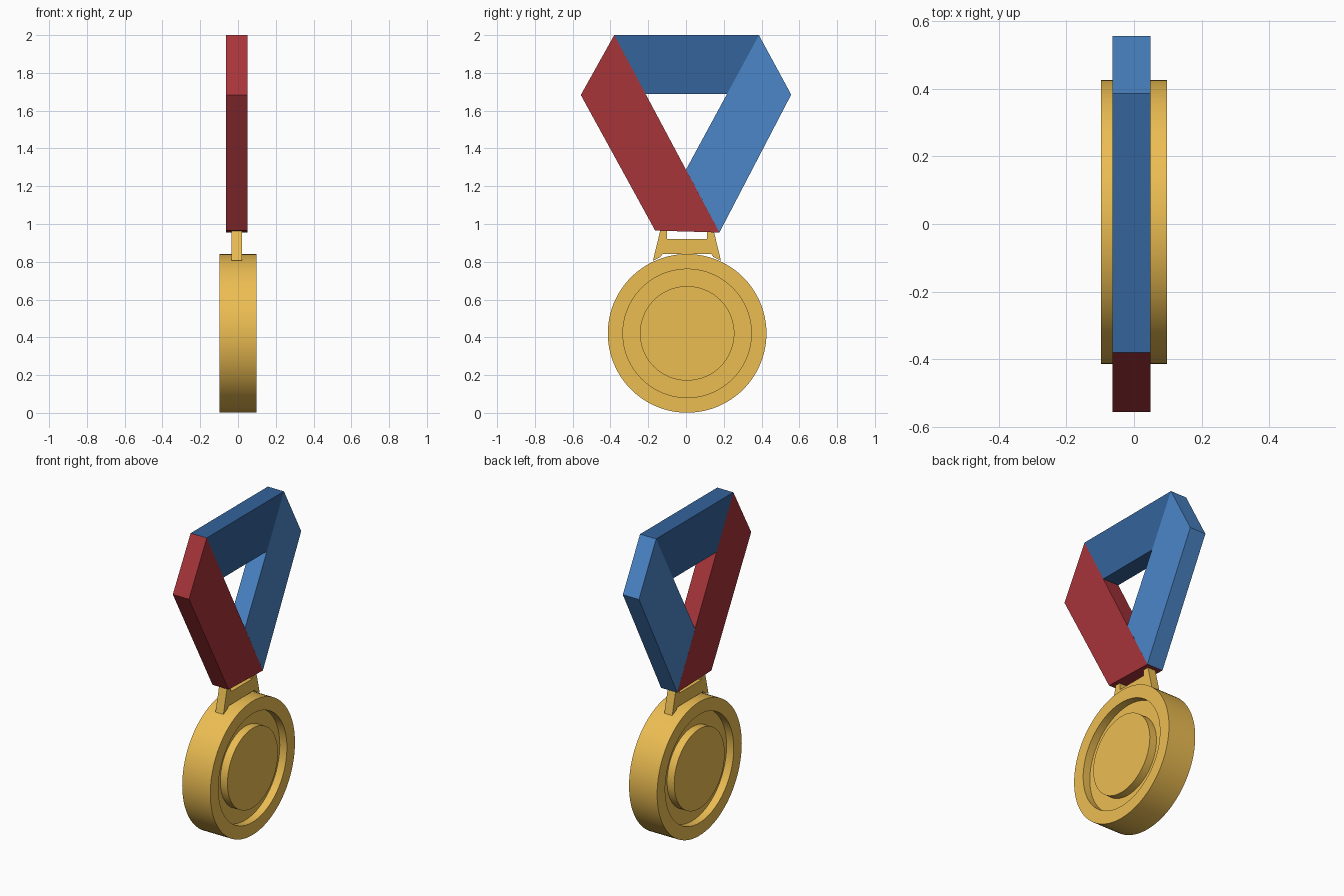
import bpy, bmesh
from math import sin, cos, pi, radians

if "Cube" in bpy.data.objects:
    bpy.data.objects.remove(bpy.data.objects["Cube"])


def material(name, color):
    m = bpy.data.materials.new(name)
    m.diffuse_color = (*color, 1)
    m.use_nodes = True
    m.node_tree.nodes["Principled BSDF"].inputs["Base Color"].default_value = m.diffuse_color
    return m


gold = material("gold", (0.84, 0.51, 0.085))
red = material("red", (0.39, 0.035, 0.042))
blue = material("blue", (0.07, 0.24, 0.58))
navy = material("dark_blue", (0.035, 0.125, 0.33))


def finish(name, bm, mat):
    bmesh.ops.recalc_face_normals(bm, faces=bm.faces)
    me = bpy.data.meshes.new(name)
    bm.to_mesh(me)
    bm.free()
    me.materials.append(mat)
    ob = bpy.data.objects.new(name, me)
    bpy.context.collection.objects.link(ob)
    return ob


def plate(name, outline, x0, x1, mat):
    """Extrude a (y, z) outline along x."""
    bm = bmesh.new()
    face = bm.faces.new([bm.verts.new((x0, y, z)) for y, z in outline])
    ext = bmesh.ops.extrude_face_region(bm, geom=[face])["geom"]
    moved = [v for v in ext if isinstance(v, bmesh.types.BMVert)]
    bmesh.ops.translate(bm, verts=moved, vec=(x1 - x0, 0, 0))
    # extrusion keeps the starting face, so the solid is closed
    if not face.is_valid or len(bm.faces) < len(outline) + 2:
        bm.faces.new([v for v in bm.verts if v not in moved])
    return finish(name, bm, mat)


def lathe(name, profile, cy, cz, mat, n=96):
    """Turn an (x, radius) profile around the x axis, with flat end caps."""
    bm = bmesh.new()
    rings = [[bm.verts.new((x, cy + r * cos(2 * pi * i / n), cz + r * sin(2 * pi * i / n)))
              for i in range(n)] for x, r in profile]
    for a, b in zip(rings, rings[1:]):
        for i in range(n):
            j = (i + 1) % n
            bm.faces.new((a[i], a[j], b[j], b[i]))
    bm.faces.new(rings[0])
    bm.faces.new(rings[-1])
    return finish(name, bm, mat)


# Medal disc: raised centre, recessed ring and rim on both sides
half = [(0.0975, 0.25), (0.048, 0.25), (0.048, 0.34), (0.0975, 0.34), (0.0975, 0.42)]
profile = half + [(-x, r) for x, r in reversed(half)]
disc = lathe("medal_disc", profile, 0.006, 0.421, gold)
bpy.context.view_layer.objects.active = disc
disc.select_set(True)
bpy.ops.object.shade_smooth_by_angle(angle=radians(30))

# Hanger joining the disc to the ribbon
side = [(0.13, 0.84), (0.14, 0.825), (0.18, 0.806), (0.139, 0.975), (0.106, 0.975), (0.106, 0.92)]
hanger = [(y + 0.005, z) for y, z in side] + [(0.005 - y, z) for y, z in reversed(side)]
plate("hanger", hanger, -0.034, 0.021, gold)

# Ribbon: crossing red strap, blue strap behind it, dark top fold
X0, X1 = -0.063, 0.049
plate("red_strap", [(-0.38, 2.0), (-0.557, 1.683), (-0.163, 0.965), (0.177, 0.955)], X0, X1, red)
plate("blue_strap", [(0.386, 2.0), (0.557, 1.685), (0.177, 0.955), (0.0, 1.288)], X0, X1, blue)
plate("ribbon_top", [(-0.38, 2.0), (0.386, 2.0), (0.218, 1.688), (-0.214, 1.688)], X0, X1, navy)
